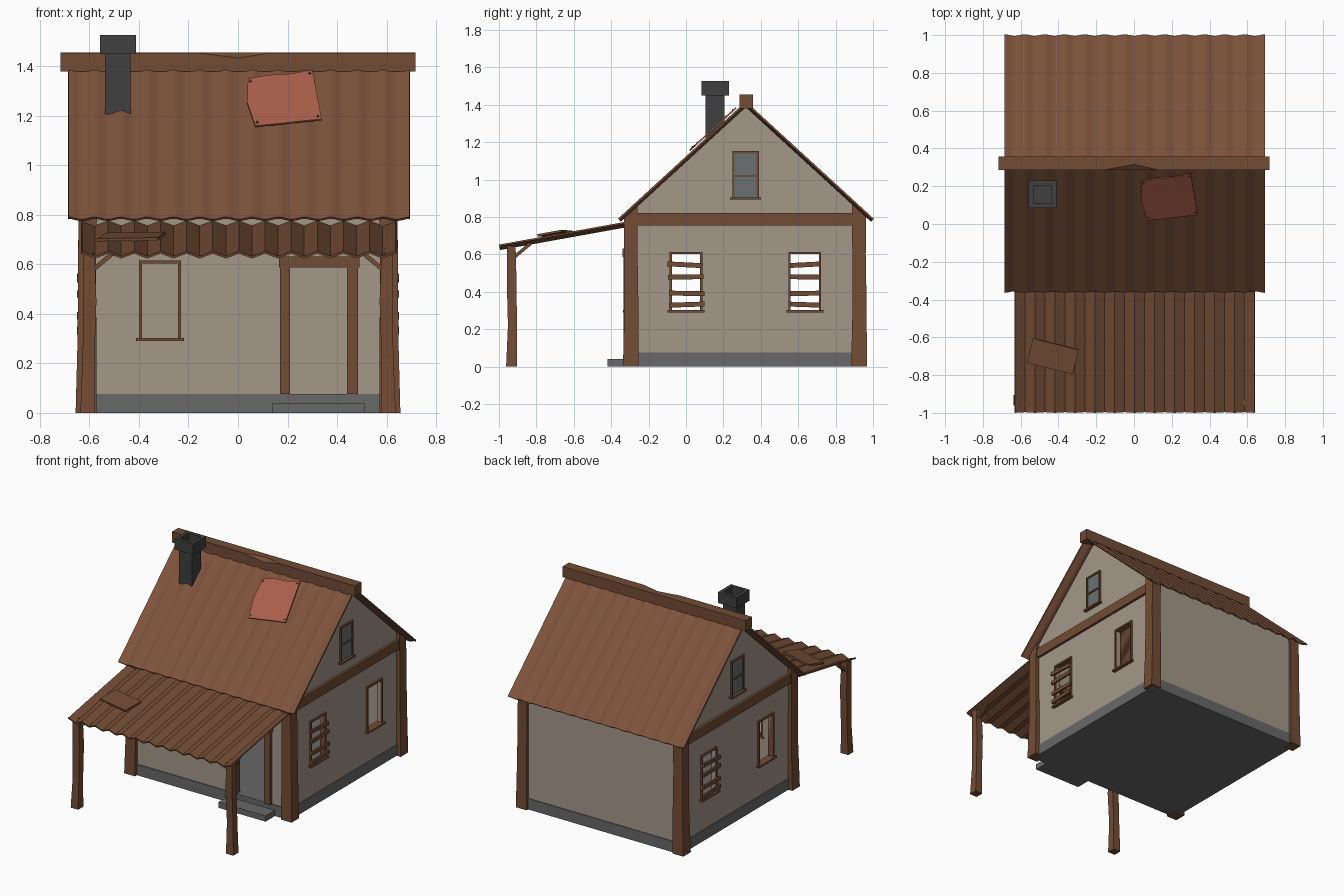
import bpy, bmesh, math, random
from mathutils import Vector, Matrix

if "Cube" in bpy.data.objects:
    bpy.data.objects.remove(bpy.data.objects["Cube"])

random.seed(4)

def material(name, r, g, b):
    m = bpy.data.materials.new(name)
    m.diffuse_color = (r, g, b, 1)
    m.use_nodes = True
    m.node_tree.nodes["Principled BSDF"].inputs["Base Color"].default_value = m.diffuse_color
    return m

WALL = material("beige plaster", 0.375, 0.31, 0.25)
WOOD = material("brown wood", 0.17, 0.072, 0.035)
ROOF = material("rusty roof", 0.205, 0.085, 0.043)
PATCH = material("red patch", 0.41, 0.115, 0.07)
STONE = material("grey stone", 0.14, 0.14, 0.14)
BRICK = material("dark chimney", 0.05, 0.05, 0.052)
GLASS = material("grey glass", 0.15, 0.16, 0.165)

RIDGE_Y, RIDGE_Z, EAVE_Y, EAVE_Z = 0.32, 1.41, -0.36, 0.787
SLOPE = (RIDGE_Z - EAVE_Z) / (RIDGE_Y - EAVE_Y)

def roof_z(y):
    return RIDGE_Z - abs(y - RIDGE_Y) * SLOPE

def finish(name, bm, mat):
    bmesh.ops.recalc_face_normals(bm, faces=bm.faces)
    me = bpy.data.meshes.new(name)
    bm.to_mesh(me)
    bm.free()
    me.materials.append(mat)
    ob = bpy.data.objects.new(name, me)
    bpy.context.collection.objects.link(ob)
    return ob

def loft(name, rings, mat):
    """Closed solid through rings with equal point counts."""
    bm = bmesh.new()
    vs = [[bm.verts.new(p) for p in r] for r in rings]
    n = len(vs[0])
    for a, b in zip(vs, vs[1:]):
        for i in range(n):
            bm.faces.new((a[i], a[(i + 1) % n], b[(i + 1) % n], b[i]))
    bm.faces.new(vs[0])
    bm.faces.new(vs[-1])
    return finish(name, bm, mat)

def box(name, x, y, z, mat):
    return loft(name, [[(x[0], y[0], h), (x[1], y[0], h), (x[1], y[1], h), (x[0], y[1], h)] for h in z], mat)

def post(name, cx, cy, stations, mat=WOOD, under_roof=False):
    """Crooked square post; stations are (z, half width, dx, dy)."""
    rings = []
    for k, (z, w, dx, dy) in enumerate(stations):
        ring = [(cx + dx + sx * w, cy + dy + sy * w) for sx, sy in ((-1, -1), (1, -1), (1, 1), (-1, 1))]
        top = under_roof and k == len(stations) - 1
        rings.append([(px, py, roof_z(py) - 0.012 if top else z) for px, py in ring])
    return loft(name, rings, mat)

def plank(name, center, size, rot, mat=WOOD):
    bm = bmesh.new()
    bmesh.ops.create_cube(bm, size=1)
    bmesh.ops.scale(bm, vec=size, verts=bm.verts)
    ob = finish(name, bm, mat)
    ob.location, ob.rotation_euler = center, rot
    return ob

def sheet(name, x0, x1, low, high, waves, per, amp, thick, mat):
    """Corrugated sheet between two (y, z) edges."""
    bm = bmesh.new()
    d = Vector((0, high[0] - low[0], high[1] - low[1])).normalized()
    n = Vector((0, -d.z, d.y))
    n = n if n.z > 0 else -n
    rows = []
    for y, z in (low, high):
        rows.append([bm.verts.new(Vector((x0 + (x1 - x0) * i / (waves * per), y, z))
                     + n * amp * math.cos(2 * math.pi * i / per)) for i in range(waves * per + 1)])
    for i in range(waves * per):
        bm.faces.new((rows[0][i], rows[0][i + 1], rows[1][i + 1], rows[1][i]))
    bmesh.ops.recalc_face_normals(bm, faces=bm.faces)
    bmesh.ops.solidify(bm, geom=bm.faces[:], thickness=thick)
    ob = finish(name, bm, mat)
    if per > 2:
        bpy.context.view_layer.objects.active = ob
        ob.select_set(True)
        bpy.ops.object.shade_smooth_by_angle(angle=math.radians(40))
        ob.select_set(False)
    return ob

# House shell with open windows and door
def gable_prism(name, hx, y0, y1, base, lift):
    prof = [(y0, base), (y1, base), (y1, roof_z(y1) + lift), (RIDGE_Y, RIDGE_Z + lift), (y0, roof_z(y0) + lift)]
    return loft(name, [[(x, y, z) for y, z in prof] for x in (-hx, hx)], WALL)

SIDE_WINDOWS = {"front": (-0.075, 0.075), "back": (0.56, 0.71)}
walls = gable_prism("walls", 0.62, -0.31, 0.945, 0.07, -0.014)
cutters = [gable_prism("cut_room", 0.595, -0.285, 0.92, 0.0, 0.1),
           box("cut_door", (0.2, 0.45), (-0.5, -0.1), (0.05, 0.6), WALL),
           box("cut_window", (-0.39, -0.24), (-0.5, -0.1), (0.3, 0.605), WALL)]
cutters += [box("cut_side", (-0.8, 0.8), w, (0.3, 0.605), WALL) for w in SIDE_WINDOWS.values()]
bpy.context.view_layer.objects.active = walls
for c in cutters:
    m = walls.modifiers.new("cut", 'BOOLEAN')
    m.operation, m.solver, m.object = 'DIFFERENCE', 'EXACT', c
    bpy.ops.object.modifier_apply(modifier=m.name)
    bpy.data.objects.remove(c)

# Foundation and step
box("foundation", (-0.625, 0.625), (-0.315, 0.95), (0, 0.077), STONE)
box("door_step", (0.14, 0.51), (-0.42, -0.31), (0, 0.04), STONE)

# Corner posts, flared at the foot
for sx in (-1, 1):
    for side, cy in (("front", -0.295), ("back", 0.925)):
        post(f"{side}_corner_post", sx * 0.61, cy,
             [(0, 0.042, sx * 0.004, 0), (0.3, 0.038, 0, 0.003), (0.6, 0.036, 0, 0), (0.8, 0.037, -sx * 0.003, 0)],
             under_roof=True)
    box("side_beam", sorted((sx * 0.61, sx * 0.638)), (-0.27, 0.9), (0.755, 0.822), WOOD)

# Window frames: wall 'x' side windows or front window
def frame(name, put, a, b, z0, z1, t=0.012, rail=None):
    parts = [((a - t, a), (z0, z1 + t)), ((b, b + t), (z0, z1 + t)), ((a, b), (z1, z1 + t)),
             ((a - 2 * t, b + 2 * t), (z0 - t, z0))]
    if rail:
        parts.append(((a, b), (rail - 0.005, rail + 0.005)))
    for u, z in parts:
        put(name, u, z, 0.012 if u[0] < a - 1.5 * t else 0)

def front_put(name, u, z, out):
    box(name, u, (-0.325 - out, -0.28), z, WOOD)

frame("front_window_frame", front_put, -0.388, -0.242, 0.302, 0.603)
for sx in (-1, 1):
    def side_put(name, u, z, out):
        box(name, sorted((sx * 0.59, sx * (0.632 + out))), u, z, WOOD)
    for key, (a, b) in SIDE_WINDOWS.items():
        frame(key + "_side_window_frame", side_put, a, b, 0.303, 0.602)
    frame("attic_window_frame", side_put, 0.26, 0.378, 0.905, 1.14, rail=1.02)
    box("attic_glass", sorted((sx * 0.618, sx * 0.625)), (0.255, 0.383), (0.9, 1.145), GLASS)
    # Boards nailed over one window on each side
    mid = 0.0 if sx > 0 else 0.635
    for z, tilt in ((0.545, -3), (0.48, 1), (0.392, -1), (0.332, 2)):
        plank("window_board", (sx * 0.643, mid + random.uniform(-0.006, 0.006), z), (0.014, 0.19, 0.026),
              (math.radians(tilt * sx), 0, 0))

# Door frame
box("door_jamb", (0.17, 0.21), (-0.335, -0.28), (0.077, 0.59), WOOD)
box("door_jamb", (0.44, 0.485), (-0.335, -0.28), (0.077, 0.59), WOOD)
box("door_lintel", (0.165, 0.49), (-0.34, -0.28), (0.587, 0.632), WOOD)

# Corrugated roof and chipped ridge beam
for side, y in (("front", EAVE_Y), ("back", 2 * RIDGE_Y - EAVE_Y)):
    sheet(side + "_roof", -0.685, 0.693, (y, EAVE_Z), (RIDGE_Y, RIDGE_Z), 13, 8, 0.006, 0.01, ROOF)
loft("ridge_beam", [[(x, 0.285, 1.38), (x, 0.285, 1.455 - dz), (x, 0.285 + dy, 1.455), (x, 0.357, 1.455), (x, 0.357, 1.38)]
     for x, dy, dz in ((-0.718, 0.001, 0.001), (-0.16, 0.001, 0.001), (0, 0.03, 0.022), (0.13, 0.001, 0.001), (0.717, 0.001, 0.001))], WOOD)

# Red roof patch with nails
def on_roof(x, z, lift):
    n = Vector((0, -SLOPE, 1)).normalized()
    return Vector((x, EAVE_Y + (z - EAVE_Z) / SLOPE, z)) + n * lift

outline = [(0.04, 1.335), (0.12, 1.35), (0.21, 1.355), (0.3, 1.372), (0.318, 1.28), (0.338, 1.172),
           (0.26, 1.165), (0.17, 1.155), (0.07, 1.145), (0.037, 1.24)]
loft("roof_patch", [[on_roof(x, z, h) for x, z in outline] for h in (0.012, 0.02)], PATCH)
for x, z in ((0.05, 1.325), (0.29, 1.358), (0.323, 1.184), (0.078, 1.16)):
    plank("patch_nail", on_roof(x, z, 0.021), (0.009, 0.009, 0.006), (math.atan(SLOPE), 0, 0), BRICK)

# Chimney with hollow cap
box("chimney_stack", (-0.537, -0.435), (0.105, 0.205), (1.18, 1.46), BRICK)
def square(h, z):
    return [(-0.4845 + sx * h, 0.157 + sy * h, z) for sx, sy in ((-1, -1), (1, -1), (1, 1), (-1, 1))]
loft("chimney_cap", [square(0.04, 1.45), square(0.073, 1.45), square(0.073, 1.527), square(0.048, 1.527), square(0.048, 1.465)], BRICK)

# Porch awning, folded from narrow strips, with a loose plank
sheet("awning", -0.63, 0.637, (-0.998, 0.643), (-0.315, 0.766), 12, 2, 0.01, 0.009, WOOD)
plank("awning_plank", (-0.43, -0.7, 0.712), (0.25, 0.135, 0.012), (math.radians(10), math.radians(-1), math.radians(-14)))

# Porch posts and diagonal braces
for sx in (-1, 1):
    post("porch_post", sx * 0.602, -0.932,
         [(0, 0.029, sx * 0.006, -0.001), (0.22, 0.024, sx * 0.002, 0.004), (0.45, 0.026, -sx * 0.004, 0), (0.645, 0.023, 0, -0.002)])
    plank("porch_brace_side", (sx * 0.602, -0.875, 0.622), (0.02, 0.115, 0.018), (math.radians(40), 0, 0))
    plank("porch_brace_front", (sx * 0.545, -0.93, 0.612), (0.1, 0.02, 0.018), (0, math.radians(sx * 40), 0))
